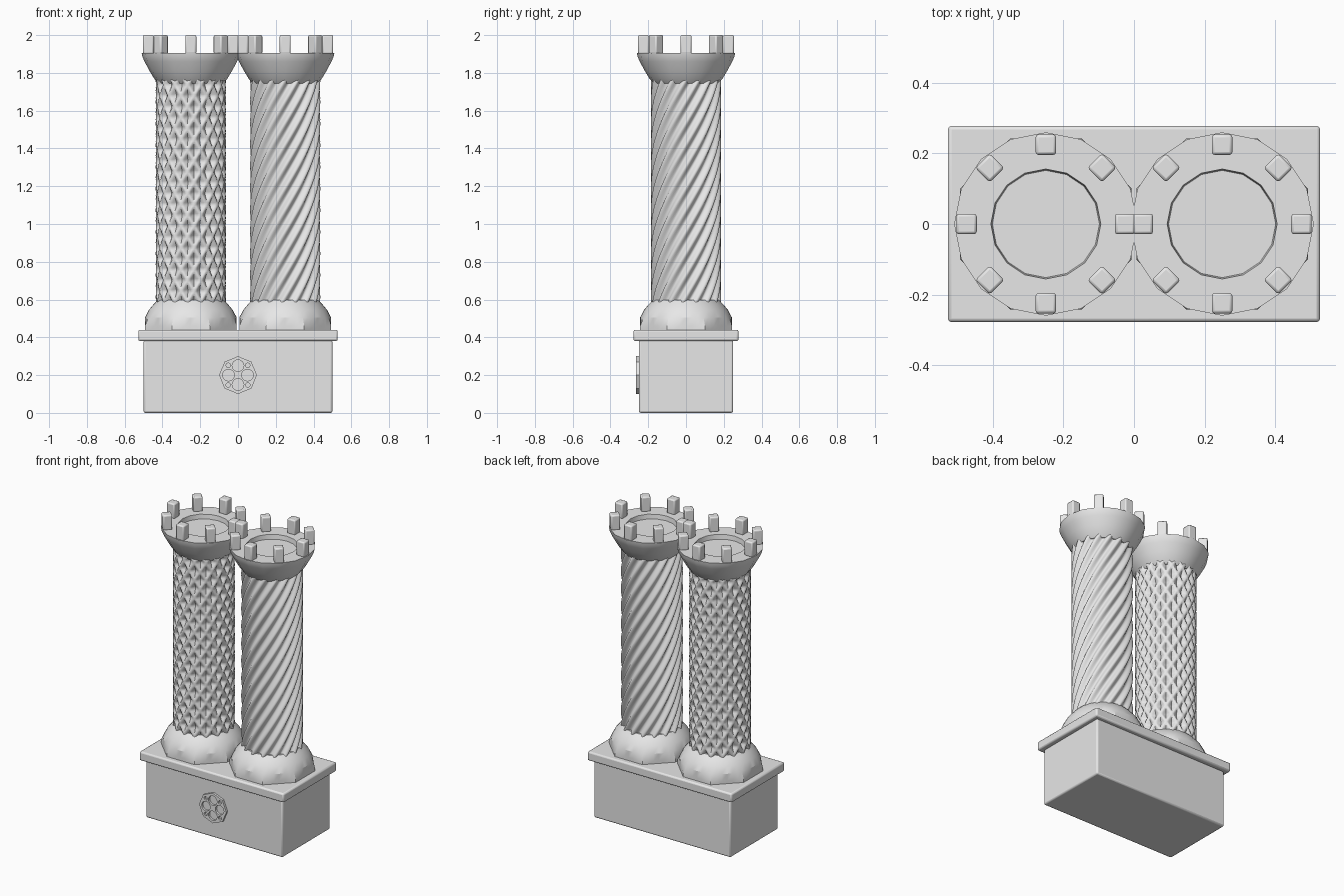
import bpy, bmesh, math
from math import pi, cos, sin, tau

if "Cube" in bpy.data.objects:
    bpy.data.objects.remove(bpy.data.objects["Cube"])

stone = bpy.data.materials.new("grey stone")
stone.diffuse_color = (0.8, 0.8, 0.8, 1)
stone.use_nodes = True
stone.node_tree.nodes["Principled BSDF"].inputs["Base Color"].default_value = stone.diffuse_color


def finish(ob, angle=30):
    """Give the object its colour and smooth the gentle edges."""
    ob.data.materials.clear()
    ob.data.materials.append(stone)
    bpy.ops.object.select_all(action='DESELECT')
    ob.select_set(True)
    bpy.context.view_layer.objects.active = ob
    bpy.ops.object.shade_smooth_by_angle(angle=math.radians(angle))
    return ob


def box(name, loc, size, bevel, turn=0):
    bpy.ops.mesh.primitive_cube_add(size=1, location=loc, rotation=(0, 0, turn))
    ob = bpy.context.object
    ob.name = name
    ob.scale = size
    bpy.ops.object.transform_apply(location=False, rotation=False, scale=True)
    mod = ob.modifiers.new("bevel", 'BEVEL')
    mod.width, mod.segments = bevel, 2
    return finish(ob, 40)


def loft(name, rings, loc, angle=30):
    """Skin a stack of equal-length point rings and cap both ends."""
    bm = bmesh.new()
    loops = [[bm.verts.new(p) for p in ring] for ring in rings]
    n = len(loops[0])
    for a, b in zip(loops, loops[1:]):
        for i in range(n):
            j = (i + 1) % n
            bm.faces.new((a[i], a[j], b[j], b[i]))
    bm.faces.new(loops[0][::-1])
    bm.faces.new(loops[-1])
    bmesh.ops.recalc_face_normals(bm, faces=bm.faces)
    me = bpy.data.meshes.new(name)
    bm.to_mesh(me)
    bm.free()
    ob = bpy.data.objects.new(name, me)
    ob.location = loc
    bpy.context.collection.objects.link(ob)
    return finish(ob, angle)


def ring(n, z, radius):
    """Ring of n points; radius is a number or a function of the angle."""
    f = radius if callable(radius) else (lambda t: radius)
    return [(f(t) * cos(t), f(t) * sin(t), z) for t in (tau * i / n for i in range(n))]


# Shaft dimensions
RIBS, R_IN, R_OUT = 16, 0.161, 0.186
Z0, Z1 = 0.50, 1.84
TWIST = math.radians(225) / 1.15          # radians per unit of height


def rib(t, z, sense):
    wave = 0.5 + 0.5 * cos(RIBS * (t - sense * TWIST * (z - Z0)))
    return R_IN + (R_OUT - R_IN) * wave


def spiral(z):
    return lambda t: rib(t, z, 1)


def lattice(z):
    # two opposite spirals, half a rib apart, merged together
    return lambda t: max(rib(t, z, 1), rib(t + pi / RIBS, z, -1))


def octagon(apothem):
    return lambda t: apothem / cos((t + pi / 8) % (pi / 4) - pi / 8)


def tower(side, x, shaft):
    loc = (x, 0, 0)
    # foot: octagon at the bottom easing into a round, tapering dome
    loft(side + "_foot", [ring(48, 0.435, octagon(0.243)), ring(48, 0.46, octagon(0.243)),
                          ring(48, 0.505, 0.243), ring(48, 0.545, 0.222),
                          ring(48, 0.575, 0.197), ring(48, 0.597, 0.175)], loc, 25)
    # ribbed shaft
    layers = 140
    loft(side + "_shaft", [ring(RIBS * 8, z, shaft(z)) for z in
                           (Z0 + (Z1 - Z0) * k / layers for k in range(layers + 1))], loc, 50)
    # flared cap with a sunken round floor
    cap = [(1.745, 0.172), (1.77, 0.194), (1.81, 0.218), (1.86, 0.245), (1.885, 0.256),
           (1.905, 0.26), (1.905, 0.156), (1.875, 0.152)]
    loft(side + "_cap", [ring(16, z, r) for z, r in cap], loc, 30)
    # battlements
    for k in range(8):
        t = k * tau / 8
        box(f"{side}_merlon_{k + 1}", (x + 0.225 * cos(t), 0.225 * sin(t), 1.95),
            (0.058, 0.058, 0.10), 0.008, t)


# Plinth and its overhanging slab
box("plinth", (0, 0, 0.1925), (1.0, 0.5, 0.385), 0.01)
box("slab", (0, 0, 0.41), (1.056, 0.556, 0.06), 0.01)

tower("left", -0.25, lattice)
tower("right", 0.25, spiral)

# Pierced octagonal rosette on the front of the plinth
curve = bpy.data.curves.new("rosette", 'CURVE')
curve.dimensions, curve.fill_mode, curve.extrude = '2D', 'BOTH', 0.0075


def outline(cx, cy, r, n):
    sp = curve.splines.new('POLY')
    sp.points.add(n - 1)
    for p, (px, py, _) in zip(sp.points, ring(n, 0, r)):
        p.co = (cx + px, cy + py, 0, 1)
    sp.use_cyclic_u = True


outline(0, 0, 0.1, 8)
for k in range(4):
    a, d = k * pi / 2, k * pi / 2 + pi / 4
    outline(0.05 * cos(a), 0.05 * sin(a), 0.031, 16)     # large petals
    outline(0.074 * cos(d), 0.074 * sin(d), 0.012, 8)    # small openings
rosette = bpy.data.objects.new("rosette", curve)
bpy.context.collection.objects.link(rosette)
rosette.location = (0, -0.2565, 0.2)
rosette.rotation_euler = (pi / 2, 0, 0)
bpy.ops.object.select_all(action='DESELECT')
rosette.select_set(True)
bpy.context.view_layer.objects.active = rosette
bpy.ops.object.convert(target='MESH')
finish(bpy.context.object, 20)
